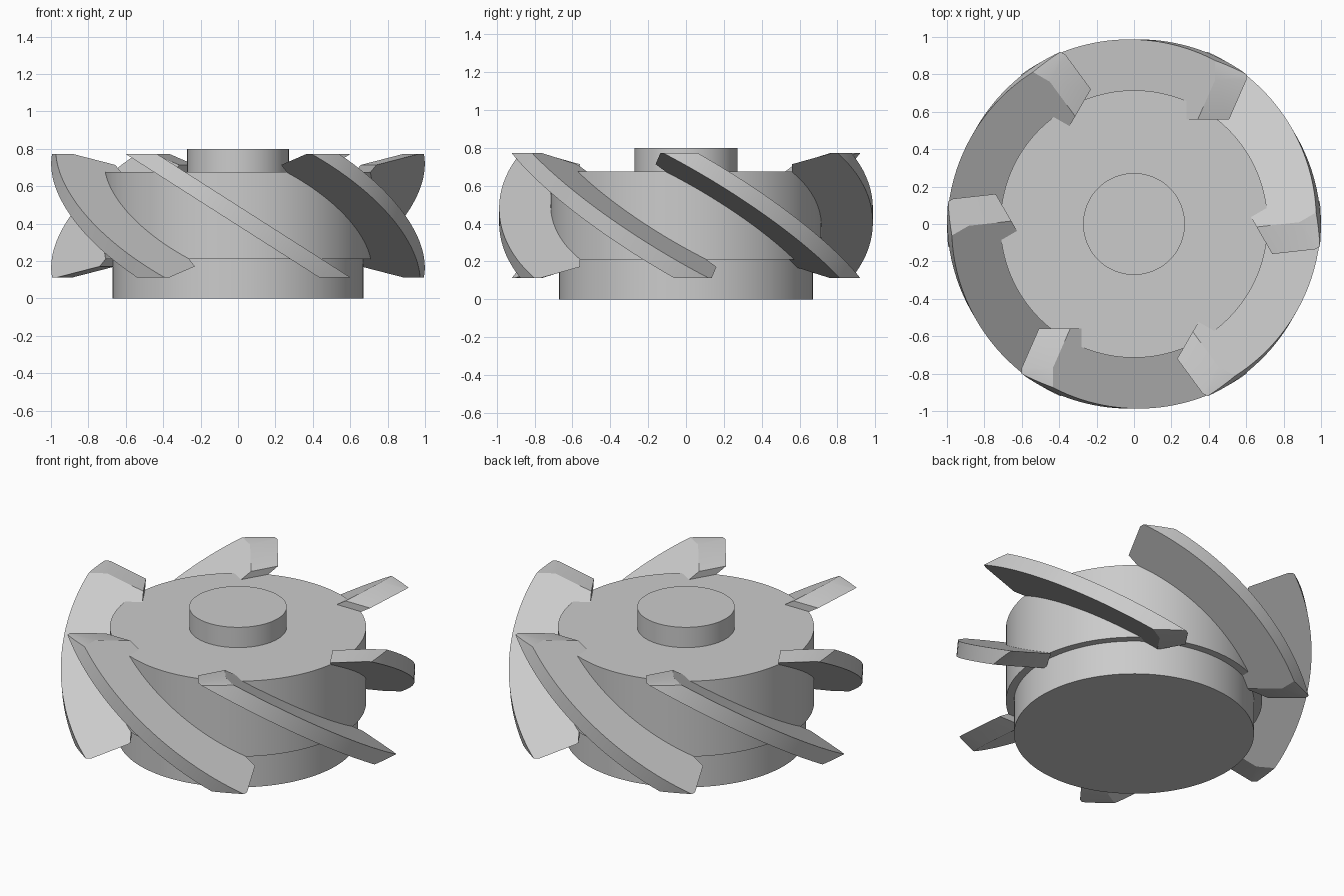
import bpy, bmesh, math
from mathutils import Matrix, Vector

cube = bpy.data.objects.get("Cube")
if cube:
    bpy.data.objects.remove(cube)

gray = bpy.data.materials.new("machined_gray")
gray.use_nodes = True
color = (0.6, 0.6, 0.6, 1)
gray.diffuse_color = color
gray.node_tree.nodes["Principled BSDF"].inputs["Base Color"].default_value = color


def finish(bm, name):
    bmesh.ops.recalc_face_normals(bm, faces=bm.faces)
    mesh = bpy.data.meshes.new(name)
    bm.to_mesh(mesh)
    bm.free()
    mesh.materials.append(gray)
    obj = bpy.data.objects.new(name, mesh)
    bpy.context.collection.objects.link(obj)
    bpy.ops.object.select_all(action='DESELECT')
    obj.select_set(True)
    bpy.context.view_layer.objects.active = obj
    bpy.ops.object.shade_smooth_by_angle(angle=math.radians(25))
    return obj


def trim(bm, point, normal):
    """Slice off everything on the normal side and cap the opening."""
    cut = bmesh.ops.bisect_plane(
        bm, geom=bm.verts[:] + bm.edges[:] + bm.faces[:], dist=1e-5,
        plane_co=point, plane_no=normal, clear_outer=True)["geom_cut"]
    edges = [e for e in cut if isinstance(e, bmesh.types.BMEdge)]
    bmesh.ops.contextual_create(bm, geom=edges)


# Stepped hub: lower collar, main drum and top boss turned from one profile
profile = [(0, 0), (0.67, 0), (0.67, 0.21), (0.715, 0.21),
           (0.715, 0.675), (0.272, 0.675), (0.272, 0.8), (0, 0.8)]
bm = bmesh.new()
verts = [bm.verts.new((r, 0, z)) for r, z in profile]
edges = [bm.edges.new(pair) for pair in zip(verts, verts[1:])]
bmesh.ops.spin(bm, geom=verts + edges, axis=(0, 0, 1), cent=(0, 0, 0),
               angle=math.tau, steps=128)
bmesh.ops.remove_doubles(bm, verts=bm.verts, dist=1e-4)
finish(bm, "hub")

# Flat tilted blades: elliptical plates trimmed at the ends and inner edge
MID = 0.4425
HALF = 0.33
TILT = Matrix.Rotation(math.atan(0.638), 4, 'Y')
for i in range(6):
    bm = bmesh.new()
    bmesh.ops.create_cone(bm, cap_ends=True, segments=160, radius1=1,
                          radius2=1, depth=0.09)
    bmesh.ops.transform(bm, verts=bm.verts, matrix=Matrix.Translation((0, 0, MID))
                        @ TILT @ Matrix.Diagonal((1.17, 0.987, 1, 1)))
    trim(bm, (0, -0.56, 0), (0, 1, 0))
    for side in (1, -1):
        trim(bm, (0, 0, MID + side * HALF), (0, 0, side))
        # sloped relief near the hub
        trim(bm, (0, -0.77, MID + side * HALF), Vector((0, 0.28, side)).normalized())
    bmesh.ops.transform(bm, verts=bm.verts,
                        matrix=Matrix.Rotation(i * math.tau / 6, 4, 'Z'))
    finish(bm, f"blade_{i + 1}")
